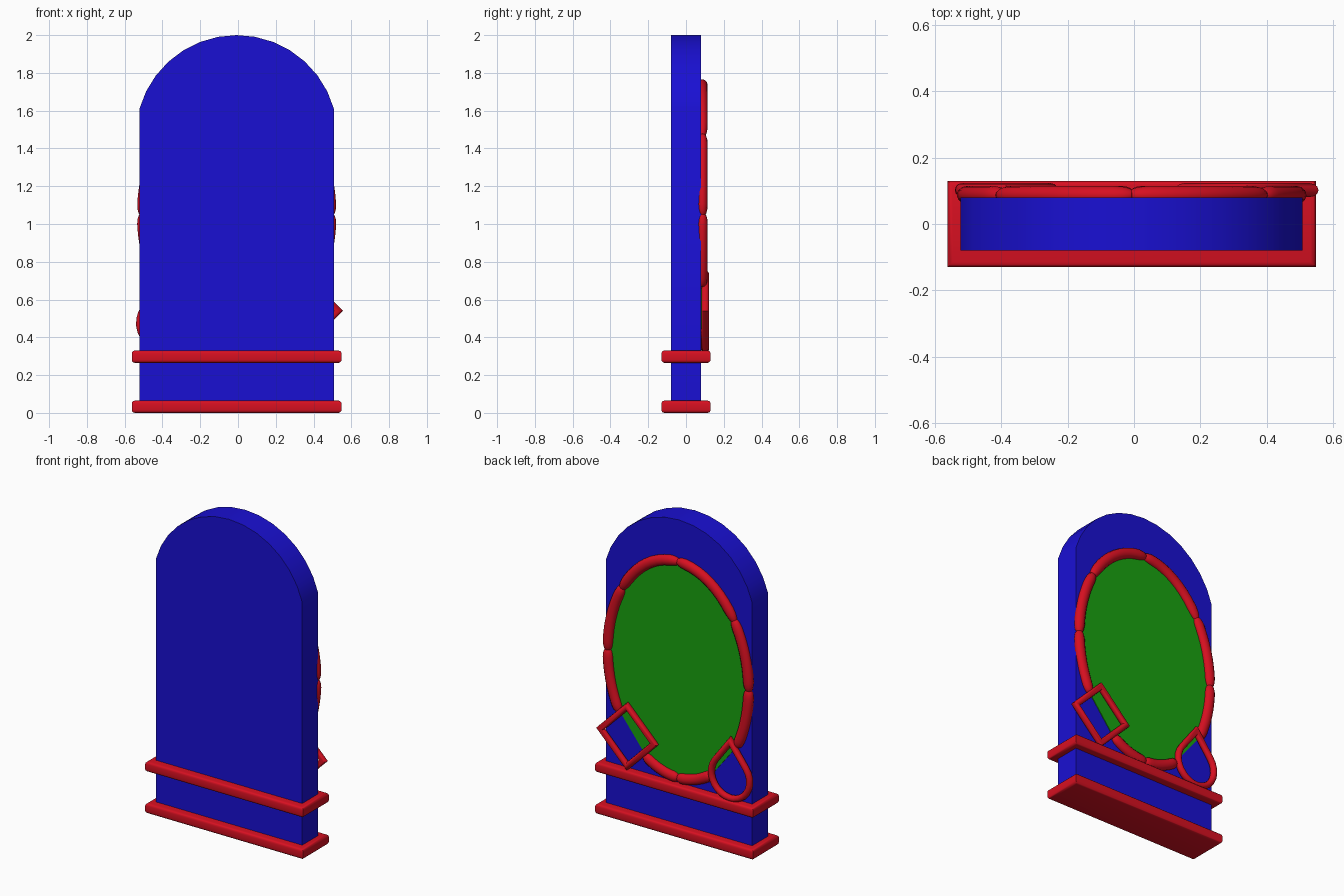
import bpy, bmesh, math
from mathutils import Vector

if "Cube" in bpy.data.objects:
    bpy.data.objects.remove(bpy.data.objects["Cube"])

CX = -0.007      # body centre line
CZ = 1.05        # centre of the oval


def material(name, color):
    m = bpy.data.materials.new(name)
    m.diffuse_color = (*color, 1)
    m.use_nodes = True
    m.node_tree.nodes["Principled BSDF"].inputs["Base Color"].default_value = m.diffuse_color
    return m


BLUE = material("blue", (0.01, 0.005, 0.65))
RED = material("red", (0.68, 0.005, 0.015))
GREEN = material("green", (0.01, 0.36, 0.005))


def finish(bm, name, mat, angle=35):
    bmesh.ops.recalc_face_normals(bm, faces=bm.faces)
    me = bpy.data.meshes.new(name)
    bm.to_mesh(me)
    bm.free()
    me.materials.append(mat)
    ob = bpy.data.objects.new(name, me)
    bpy.context.collection.objects.link(ob)
    bpy.ops.object.select_all(action='DESELECT')
    ob.select_set(True)
    bpy.context.view_layer.objects.active = ob
    bpy.ops.object.shade_smooth_by_angle(angle=math.radians(angle))
    return ob


def plate(name, outline, y0, y1, mat):
    """Extrude an XZ outline from y0 to y1."""
    bm = bmesh.new()
    face = bm.faces.new([bm.verts.new((x, y0, z)) for x, z in outline])
    ext = bmesh.ops.extrude_face_region(bm, geom=[face])
    for v in ext["geom"]:
        if isinstance(v, bmesh.types.BMVert):
            v.co.y = y1
    return finish(bm, name, mat)


def tube(name, pts, radii, y, flat, mat, closed, sides=12):
    """Sweep an oval section along an XZ path with mitred corners."""
    bm = bmesh.new()
    pts = [Vector(p) for p in pts]
    n = len(pts)
    rings = []
    for i, p in enumerate(pts):
        a = pts[i - 1] if closed or i > 0 else None
        b = pts[(i + 1) % n] if closed or i < n - 1 else None
        d1 = (p - a).normalized() if a is not None else (b - p).normalized()
        d2 = (b - p).normalized() if b is not None else d1
        t = (d1 + d2).normalized()
        miter = 1 / max(t.dot(d1), 0.5)
        nx, nz = -t.y, t.x
        ring = []
        for k in range(sides):
            ang = 2 * math.pi * k / sides
            o = radii[i] * math.cos(ang) * miter
            ring.append(bm.verts.new((p.x + nx * o, y + radii[i] * flat * math.sin(ang), p.y + nz * o)))
        rings.append(ring)
    for i in range(n if closed else n - 1):
        r0, r1 = rings[i], rings[(i + 1) % n]
        for k in range(sides):
            j = (k + 1) % sides
            bm.faces.new((r0[k], r0[j], r1[j], r1[k]))
    if not closed:
        bm.faces.new(rings[0])
        bm.faces.new(rings[-1])
    return finish(bm, name, mat, 45)


def oval(deg, rx=0.495, rz=0.687):
    a = math.radians(deg)
    return (CX + rx * math.cos(a), CZ + rz * math.sin(a))


# Arched slab
R, ARC_Z, START, STEPS = 0.535, 1.465, 15.7, 14
outline = [(CX - 0.515, 0.01), (CX + 0.515, 0.01)]
for i in range(STEPS + 1):
    a = math.radians(START + (180 - 2 * START) * i / STEPS)
    outline.append((CX + R * math.cos(a), ARC_Z + R * math.sin(a)))
plate("arched_slab", outline, -0.08, 0.08, BLUE)


# Base rail and middle rail, rounded on the horizontal edges
def rail(name, z):
    bm = bmesh.new()
    bmesh.ops.create_cube(bm, size=1)
    for v in bm.verts:
        v.co = (CX + v.co.x * 1.11, v.co.y * 0.26, z + v.co.z * 0.065)
    edges = [e for e in bm.edges if abs(e.verts[0].co.z - e.verts[1].co.z) < 1e-5]
    bmesh.ops.bevel(bm, geom=edges, offset=0.016, segments=3, profile=0.5, affect='EDGES')
    finish(bm, name, RED)


rail("base_rail", 0.0325)
rail("middle_rail", 0.2975)

# Green oval panel, cut straight behind the two ornaments
angles = [-33 + i * 6 for i in range(42)] + [-118 + i * 7 for i in range(9)]
plate("oval_panel", [oval(a) for a in angles], 0.07, 0.085, GREEN)

# Eight sausage-shaped frame segments, with gaps at the ornaments
SPANS = [(0, 37.5), (37.5, 90), (90, 142.5), (142.5, 180),
         (180, 213), (242, 270), (270, 298), (327, 360)]
for i, (a0, a1) in enumerate(SPANS):
    ts = [0, 0.02, 0.06, 0.12] + [0.12 + 0.76 * k / 8 for k in range(1, 8)] + [0.88, 0.94, 0.98, 1]
    ends = [0.02, 0.025, 0.03]
    radii = ends + [0.033] * (len(ts) - 6) + ends[::-1]
    tube(f"frame_segment_{i + 1}", [oval(a0 + (a1 - a0) * t) for t in ts],
         radii, 0.087, 0.85, RED, False)

# Diamond ornament
DX, DZ, D = 0.34, 0.54, 0.189
tube("diamond_ornament", [(DX + D, DZ), (DX, DZ + D), (DX - D, DZ), (DX, DZ - D)],
     [0.019] * 4, 0.102, 1.1, RED, True)

# Teardrop ornament: pointed top on a round base
TX, TZ, TR = -0.385, 0.475, 0.135
drop = [(TX, 0.70)]
for i in range(19):
    a = math.radians(142 + 256 * i / 18)
    drop.append((TX + TR * math.cos(a), TZ + TR * math.sin(a)))
tube("teardrop_ornament", drop, [0.02] * len(drop), 0.102, 1.05, RED, True)
